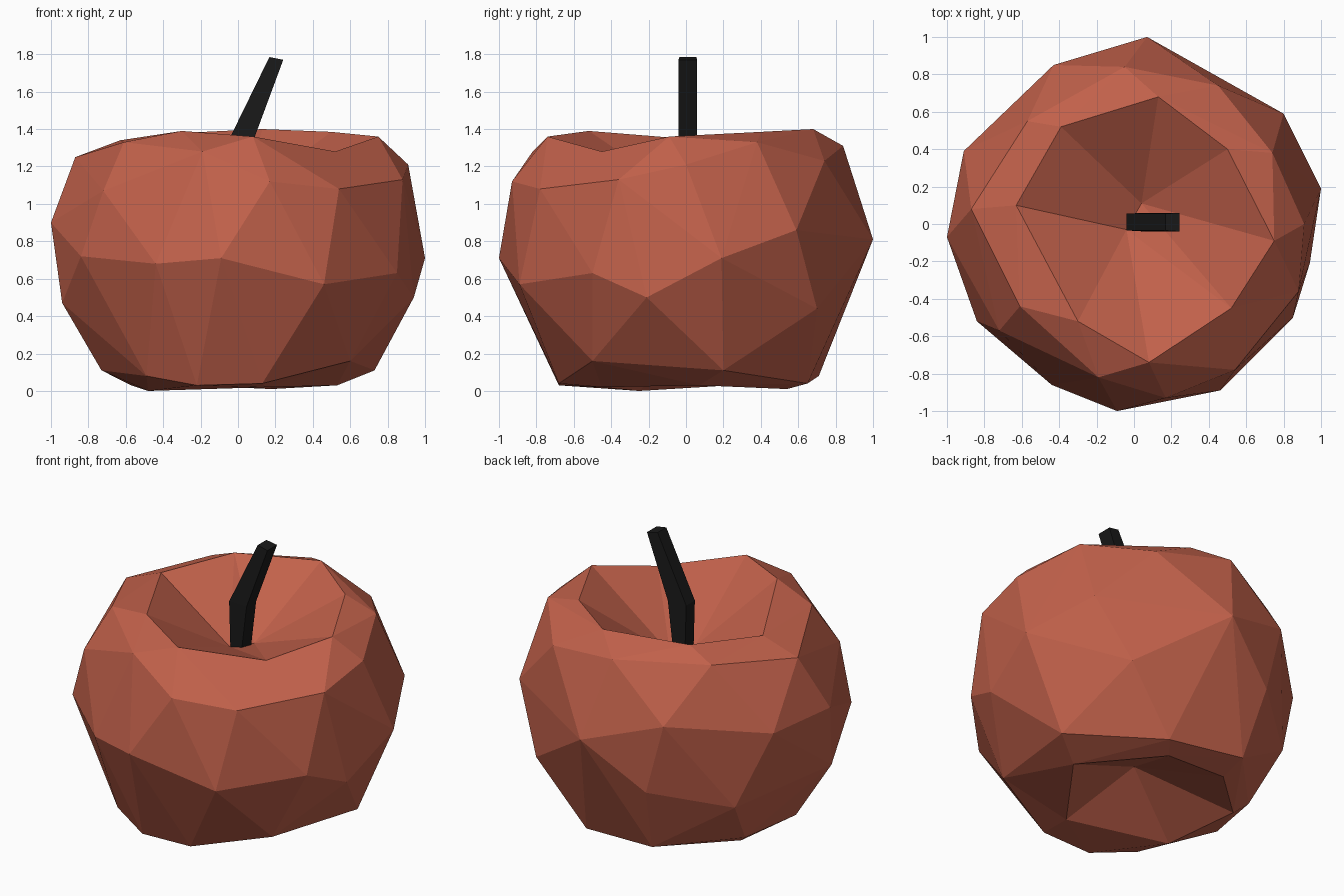
import bpy, bmesh
from mathutils import Vector

if "Cube" in bpy.data.objects:
    bpy.data.objects.remove(bpy.data.objects["Cube"])


def material(name, rgb):
    m = bpy.data.materials.new(name)
    m.diffuse_color = (*rgb, 1)
    m.use_nodes = True
    m.node_tree.nodes["Principled BSDF"].inputs["Base Color"].default_value = m.diffuse_color
    return m


def finish(bm, name, mat):
    bmesh.ops.recalc_face_normals(bm, faces=bm.faces[:])
    me = bpy.data.meshes.new(name)
    bm.to_mesh(me)
    bm.free()
    me.materials.append(mat)
    ob = bpy.data.objects.new(name, me)
    bpy.context.collection.objects.link(ob)


def sink(bm, rim, centres):
    """Replace the flat cap inside a rim by a hollow fanned to the nearest centre."""
    cap = [f for f in bm.faces if all(v in rim for v in f.verts)]
    capset = set(cap)
    border = [e for e in bm.edges if len([f for f in e.link_faces if f in capset]) == 1]
    bmesh.ops.delete(bm, geom=cap, context='FACES')
    apexes = [bm.verts.new(c) for c in centres]
    near = lambda v: min(apexes, key=lambda a: (a.co - v.co).xy.length)
    for e in border:
        u, v = e.verts
        a, b = near(u), near(v)
        bm.faces.new((u, v, b))
        if a is not b:
            bm.faces.new((u, b, a))


# Apple body: hand-faceted loops wrapped in a hull
rim = [(-.3, -.52, 1.39), (.08, -.74, 1.36), (.52, -.45, 1.28), (.75, -.09, 1.36),
       (.5, .4, 1.385), (.13, .68, 1.4), (-.39, .52, 1.375), (-.63, .1, 1.34)]
shoulder = [(-.87, .08, 1.25), (-.61, -.44, 1.33), (-.72, -.57, 1.07), (-.19, -.82, 1.28),
            (.17, -.93, 1.12), (.54, -.78, 1.08), (.88, -.36, 1.13), (.91, 0, 1.21),
            (.74, .38, 1.33), (.45, .74, 1.23), (-.05, .84, 1.31), (-.57, .55, 1.3)]
waist = [(-1, -.07, .9), (-.84, -.52, .72), (-.44, -.86, .68), (-.09, -1, .71),
         (.46, -.89, .57), (.85, -.5, .63), (.94, -.21, .5), (1, .19, .71),
         (.8, .59, .86), (.07, 1, .81), (-.43, .85, .97), (-.91, .39, .88)]
lower = [(-.94, -.17, .47), (.6, .7, .44), (.6, -.5, .16), (-.49, -.55, .08),
         (-.73, -.1, .11), (.27, .65, .04), (.73, .2, .11), (-.31, .86, .51),
         (-.72, .52, .39), (-.25, .71, .08), (-.64, .3, .09), (.13, -.68, .04),
         (-.22, -.68, .03)]
foot = [(.53, .07, .03), (.18, .54, .01), (-.25, .53, .03), (-.57, .24, .03),
        (-.48, -.25, 0), (.15, -.45, .02)]

bm = bmesh.new()
for p in shoulder + waist + lower:
    bm.verts.new(p)
# rims are levelled for the hull so that every rim corner survives
top = {bm.verts.new((x, y, 1.42)): z for x, y, z in rim}
base = {bm.verts.new((x, y, -.02)): z for x, y, z in foot}
bmesh.ops.convex_hull(bm, input=bm.verts[:])
for v, z in {**top, **base}.items():
    v.co.z = z
sink(bm, top, [(.04, .11, 1.05), (-.04, -.03, 1.06)])
sink(bm, base, [(0, 0, .24)])
bmesh.ops.delete(bm, geom=[v for v in bm.verts if not v.link_faces], context='VERTS')
finish(bm, "apple_body", material("apple_red", (.54, .12, .07)))

# Stem: four-sided, bent towards +x
bm = bmesh.new()
rings = []
for x, z, rx, tilt in ((.01, 1.03, .04, 0), (.025, 1.36, .065, 0), (.205, 1.778, .037, -.2)):
    rings.append([bm.verts.new((x + sx * rx, .01 + sy * .05, z + tilt * sx * rx))
                  for sx, sy in ((-1, -.9), (1, -1), (1, 1), (-1, .9))])
for lo, hi in zip(rings, rings[1:]):
    for i in range(4):
        j = (i + 1) % 4
        bm.faces.new((lo[i], lo[j], hi[j], hi[i]))
bm.faces.new(rings[0])
bm.faces.new(rings[-1])
finish(bm, "stem", material("stem_black", (.01, .01, .01)))
